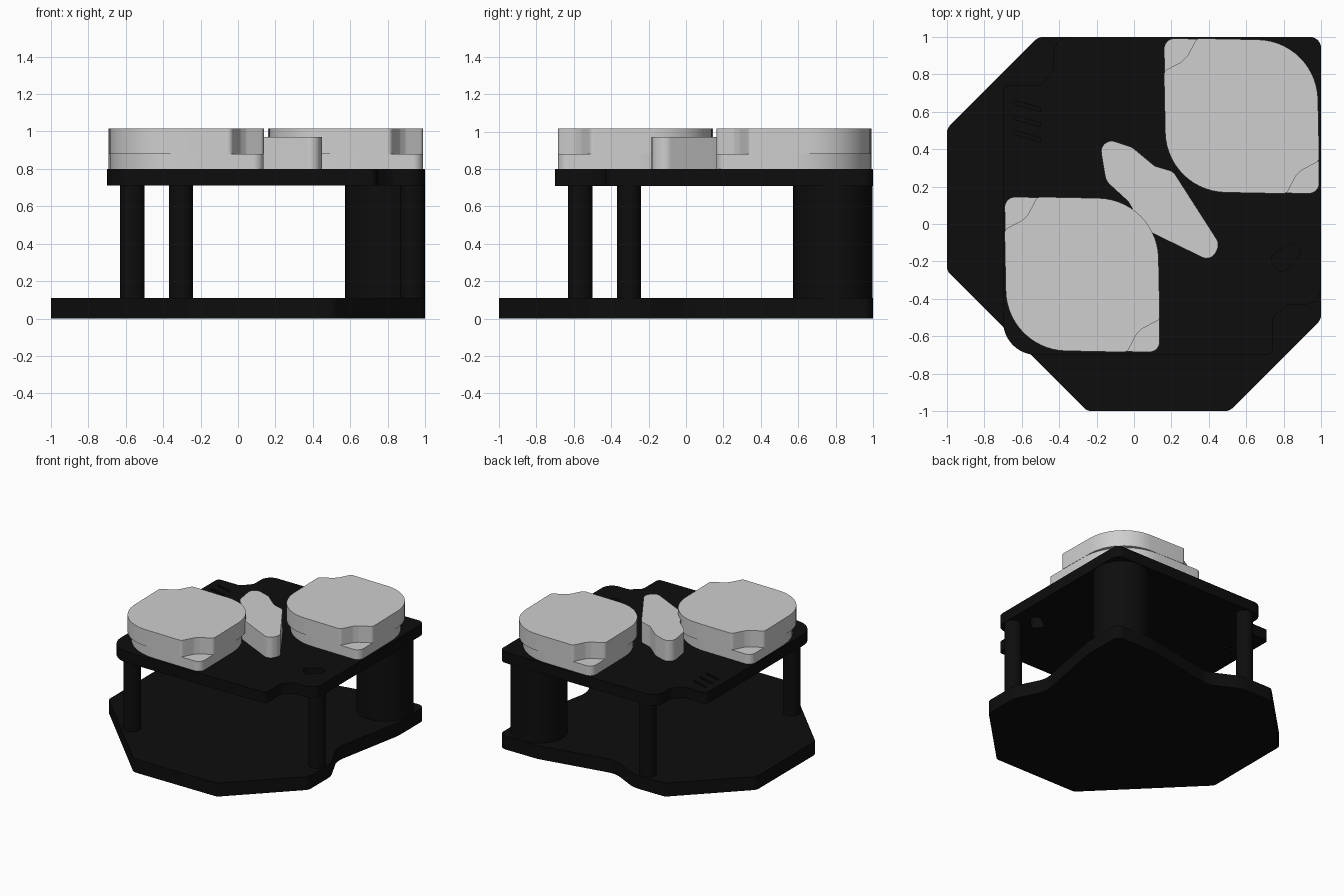
import bpy
import bmesh
import math
from mathutils import Vector

cube = bpy.data.objects.get("Cube")
if cube:
    bpy.data.objects.remove(cube, do_unlink=True)


def make_material(name, value):
    mat = bpy.data.materials.new(name)
    mat.use_nodes = True
    color = (value, value, value, 1)
    mat.diffuse_color = color
    mat.node_tree.nodes["Principled BSDF"].inputs["Base Color"].default_value = color
    return mat


black = make_material("black", 0.004)
light_grey = make_material("light_grey", 0.62)


def rounded(corners, steps=8):
    """Turn (x, y, radius) corners into a loop with tangent arcs."""
    loop = []
    for i, (x, y, r) in enumerate(corners):
        p = Vector((x, y))
        a = Vector(corners[i - 1][:2]) - p
        b = Vector(corners[(i + 1) % len(corners)][:2]) - p
        half = a.angle(b) / 2
        reach = min(r / math.tan(half), a.length * 0.49, b.length * 0.49)
        r = reach * math.tan(half)
        if r < 0.002:
            loop.append(p)
            continue
        start, end = p + a.normalized() * reach, p + b.normalized() * reach
        center = p + (a.normalized() + b.normalized()).normalized() * (r / math.sin(half))
        u, v = start - center, end - center
        turn = u.angle(v)
        for k in range(steps + 1):
            t = k / steps
            loop.append(center + (u * math.sin((1 - t) * turn) + v * math.sin(t * turn)) / math.sin(turn))
    return loop


def circle(x, y, r, n=40):
    return [Vector((x + r * math.cos(i * math.tau / n), y + r * math.sin(i * math.tau / n)))
            for i in range(n)]


def prism(name, loops, z0, z1, mat):
    """Extrude an outline; any further loops become through holes."""
    bm = bmesh.new()
    rims = {z0: [], z1: []}
    for loop in loops:
        rings = []
        for z in (z0, z1):
            ring = [bm.verts.new((p.x, p.y, z)) for p in loop]
            rims[z] += [bm.edges.new((ring[i - 1], ring[i])) for i in range(len(ring))]
            rings.append(ring)
        low, high = rings
        for i in range(len(low)):
            bm.faces.new((low[i - 1], low[i], high[i], high[i - 1]))
    for edges in rims.values():
        bmesh.ops.triangle_fill(bm, use_beauty=True, edges=edges)
    bmesh.ops.recalc_face_normals(bm, faces=bm.faces[:])
    mesh = bpy.data.meshes.new(name)
    bm.to_mesh(mesh)
    bm.free()
    mesh.materials.append(mat)
    obj = bpy.data.objects.new(name, mesh)
    bpy.context.collection.objects.link(obj)
    bpy.ops.object.select_all(action='DESELECT')
    obj.select_set(True)
    bpy.context.view_layer.objects.active = obj
    bpy.ops.object.shade_smooth_by_angle(angle=math.radians(30))
    return obj


def swapped(corners):
    """Mirror across the x = y diagonal, keeping the loop direction."""
    return [(y, x, r) for x, y, r in reversed(corners)]


# Base plate with a shallow dip in its two long sides
side = [(-0.25, -1, 0.06), (0.51, -1, 0.06), (1, -0.51, 0.06), (1, -0.22, 0.2),
        (0.88, 0.02, 0.2), (1, 0.65, 0.2)]
prism("base_plate", [rounded(side + [(1, 1, 0.06)] + swapped(side))], 0, 0.11, black)

# Upper plate with a cable hole and three slots
side = [(0.74, -0.7, 0.03), (0.74, -0.5, 0.05), (0.82, -0.43, 0.05), (1, -0.43, 0.1)]
outline = [(-0.7, -0.7, 0.18)] + side + [(1, 1, 0.06)] + swapped(side)
hole = [(0.72, -0.18, 0.03), (0.79, -0.27, 0.03), (0.9, -0.15, 0.03), (0.84, -0.1, 0.03)]
slots = [[(-0.64, y, 0), (-0.5, y - 0.04, 0), (-0.5, y - 0.02, 0), (-0.64, y + 0.02, 0)]
         for y in (0.48, 0.56, 0.64)]
prism("upper_plate", [rounded(c) for c in [outline, hole] + slots], 0.71, 0.8, black)

# Support posts
for name, x, y, r in (("front_post", -0.565, -0.565, 0.065),
                      ("left_post", 0.932, -0.305, 0.065),
                      ("back_post", -0.305, 0.932, 0.065),
                      ("main_column", 0.785, 0.785, 0.213)):
    prism(name, [circle(x, y, r)], 0.11, 0.71, black)

# Two leaf-shaped pads with stepped corners, described around their own centre
step = [(0.24, -0.415, 0.03), (0.29, -0.32, 0.06), (0.32, -0.29, 0.06), (0.415, -0.24, 0.03)]
for name, cx, cy in (("front_pad", -0.277, -0.27), ("back_pad", 0.575, 0.577)):
    def placed(corners):
        return [Vector((cx, cy)) + p for p in rounded(corners, 14)]

    near, far = (-0.402, -0.402, 0.4), (0.402, 0.402, 0.4)
    sharp, other = (0.415, -0.415, 0.055), (-0.415, 0.415, 0.055)
    prism(name + "_lower", [placed([near, sharp, far, other])], 0.8, 0.88, light_grey)
    turned = [(-x, -y, r) for x, y, r in step]
    prism(name + "_upper", [placed([near] + step + [far] + turned)], 0.88, 1.015, light_grey)

# Slanted block between the pads
block = [(-0.19, 0.47, 0.06), (-0.01, 0.41, 0.1), (0.11, 0.31, 0.06), (0.21, 0.28, 0.06),
         (0.46, -0.11, 0.06), (0.41, -0.2, 0.06), (0.05, -0.025, 0.08),
         (-0.03, 0.12, 0.08), (-0.15, 0.23, 0.08)]
prism("middle_block", [rounded(block)], 0.8, 0.97, light_grey)
